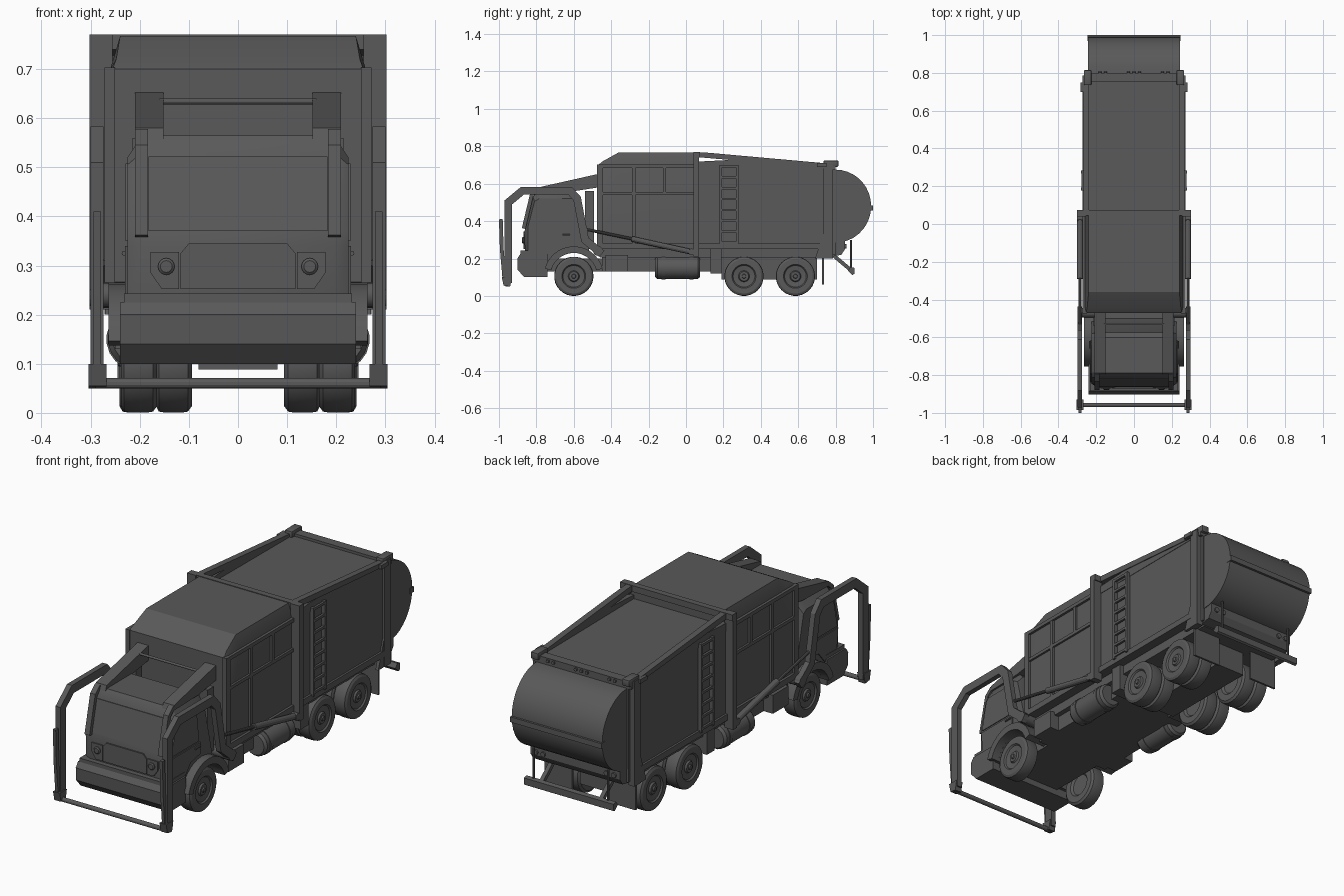
import bpy, bmesh, math
from mathutils import Vector

dark = bpy.data.materials.new("dark_grey")
dark.diffuse_color = (0.1, 0.1, 0.1, 1)


def loft(name, loops, mirror=False, bevel=0.0):
    """Skin a list of equal-length closed loops and cap both ends."""
    bm = bmesh.new()
    rings = [[bm.verts.new(p) for p in lp] for lp in loops]
    n = len(rings[0])
    for a, b in zip(rings, rings[1:]):
        for i in range(n):
            j = (i + 1) % n
            bm.faces.new((a[i], a[j], b[j], b[i]))
    bm.faces.new(rings[0])
    bm.faces.new(rings[-1][::-1])
    bmesh.ops.recalc_face_normals(bm, faces=bm.faces)
    if bevel:
        bmesh.ops.bevel(bm, geom=bm.edges[:], offset=bevel, segments=2, profile=0.5, affect='EDGES')
    me = bpy.data.meshes.new(name)
    bm.to_mesh(me)
    bm.free()
    me.materials.append(dark)
    ob = bpy.data.objects.new(name, me)
    bpy.context.collection.objects.link(ob)
    if mirror:
        ob.modifiers.new("Mirror", 'MIRROR').use_mirror_merge = False
    return ob


def prism(name, prof, x0, x1, mirror=False, bevel=0.0):
    """Side (y, z) profile extruded across x."""
    return loft(name, [[(x, y, z) for y, z in prof] for x in (x0, x1)], mirror, bevel)


def box(name, x0, x1, y0, y1, z0, z1, mirror=False, bevel=0.0):
    return prism(name, [(y0, z0), (y1, z0), (y1, z1), (y0, z1)], x0, x1, mirror, bevel)


def strip(name, path, w, x0, x1, mirror=True):
    """Mitred bar of width w following a (y, z) path."""
    pts = [Vector(p) for p in path]
    left, right = [], []
    for i, p in enumerate(pts):
        a = (p - pts[i - 1]).normalized() if i else (pts[1] - p).normalized()
        b = (pts[i + 1] - p).normalized() if i < len(pts) - 1 else a
        na, nb = Vector((-a.y, a.x)), Vector((-b.y, b.x))
        m = (na + nb).normalized()
        m *= w / 2 / m.dot(na)
        left.append(tuple(p + m))
        right.append(tuple(p - m))
    return prism(name, left + right[::-1], x0, x1, mirror)


def lathe(name, p, axis, prof, n=24, mirror=False):
    """Revolve (distance, radius) pairs about an axis through p."""
    d = Vector(axis).normalized()
    u = d.orthogonal().normalized()
    v = d.cross(u)
    ang = [2 * math.pi * i / n for i in range(n)]
    return loft(name, [[Vector(p) + d * t + (u * math.cos(a) + v * math.sin(a)) * r for a in ang]
                       for t, r in prof], mirror)


def rod(name, p, q, r, n=12, mirror=False):
    d = Vector(q) - Vector(p)
    return lathe(name, p, d, [(0, r), (d.length, r)], n, mirror)


def arc(cy, cz, r, a0, a1, n):
    return [(cy + r * math.cos(math.radians(a0 + (a1 - a0) * i / n)),
             cz + r * math.sin(math.radians(a0 + (a1 - a0) * i / n))) for i in range(n + 1)]


# wheels: single front, dual rear
tyre = [(0.01, 0.05), (0, 0.06), (0, 0.092), (0.008, 0.103), (0.02, 0.105), (0.055, 0.105), (0.067, 0.103),
        (0.073, 0.092), (0.073, 0.064), (0.066, 0.058), (0.062, 0.03), (0.07, 0.025), (0.07, 0.012), (0.076, 0.01)]
for label, y, xs in (("front", -0.6, [0.165]), ("mid", 0.31, [0.094, 0.168]), ("rear", 0.585, [0.094, 0.168])):
    for i, x in enumerate(xs):
        lathe(f"{label}_wheel_{i}", (x, y, 0.105), (1, 0, 0), tyre, 28, True)

# chassis and underside boxes
box("front_chassis", -0.15, 0.15, -0.78, -0.45, 0.13, 0.2)
box("mid_chassis", -0.2, 0.2, -0.45, 0.19, 0.13, 0.25)
box("rear_chassis", -0.08, 0.08, 0.19, 0.7, 0.088, 0.25)
box("subframe", -0.225, 0.225, -0.46, 0.78, 0.205, 0.25)
box("battery_box", 0.1, 0.25, -0.43, -0.31, 0.13, 0.22, True)
box("skirt_box", 0.1, 0.245, 0.13, 0.19, 0.12, 0.25, True)
lathe("side_tank", (0.205, -0.165, 0.15), (0, 1, 0),
      [(0, 0.05), (0.012, 0.06), (0.228, 0.06), (0.24, 0.05)], 20, True)
for i, y in enumerate((-0.13, 0.02)):
    lathe(f"tank_band_{i}", (0.205, y, 0.15), (0, 1, 0), [(0, 0.063), (0.02, 0.063)], 20, True)


# hopper and rear body, lofted from cross-sections
def section(y, w, z0, z1, wt, z2):
    return [(-w, y, z0), (w, y, z0), (w, y, z1), (wt, y, z2), (-wt, y, z2), (-w, y, z1)]


loft("hopper", [section(-0.47, 0.26, 0.25, 0.69, 0.255, 0.70),
                section(-0.445, 0.26, 0.25, 0.70, 0.248, 0.72),
                section(-0.36, 0.26, 0.25, 0.70, 0.24, 0.767),
                section(0.06, 0.26, 0.25, 0.70, 0.24, 0.767)])
loft("rear_body", [section(0.05, 0.262, 0.25, 0.69, 0.25, 0.70),
                   section(0.76, 0.262, 0.25, 0.685, 0.25, 0.695)])
prism("roof_beam", [(0.06, 0.768), (0.09, 0.768), (0.76, 0.708), (0.76, 0.685), (0.26, 0.725), (0.06, 0.742)],
      0.238, 0.268, True)
prism("roof_side_rail", [(0.06, 0.68), (0.76, 0.68), (0.76, 0.7), (0.26, 0.728), (0.06, 0.718)], 0.238, 0.264, True)
box("lower_rail", 0.25, 0.272, -0.47, 0.77, 0.25, 0.28, True)
box("hopper_front_frame", 0.25, 0.272, -0.475, -0.445, 0.25, 0.70, True)

# hopper side ribs
box("hopper_top_rail", 0.25, 0.272, -0.475, 0.05, 0.685, 0.703, True)
box("hopper_mid_rail", 0.25, 0.27, -0.45, 0.05, 0.54, 0.556, True)
for i, (y, z) in enumerate(((-0.28, 0.25), (-0.115, 0.54))):
    box(f"hopper_rib_{i}", 0.25, 0.27, y - 0.009, y + 0.009, z, 0.69, True)

# centre hoop
box("hoop_post", 0.255, 0.302, 0.04, 0.07, 0.21, 0.77, True)
box("hoop_bar", -0.302, 0.302, 0.045, 0.075, 0.74, 0.77)

# ladders
for i, y in enumerate((0.185, 0.275)):
    box(f"ladder_rail_{i}", 0.255, 0.28, y - 0.007, y + 0.007, 0.27, 0.70, True)
for i in range(8):
    box(f"ladder_rung_{i}", 0.268, 0.279, 0.185, 0.275, 0.28 + i * 0.058, 0.292 + i * 0.058, True)

# rear frame
box("rear_post", 0.24, 0.272, 0.735, 0.785, 0.2, 0.71, True)
prism("rear_post_foot", [(0.69, 0.2), (0.75, 0.2), (0.75, 0.38)], 0.255, 0.27, True)
box("rear_top_bar", -0.265, 0.265, 0.755, 0.80, 0.675, 0.708)
box("tailgate_hinge", 0.225, 0.266, 0.735, 0.815, 0.69, 0.724, True, 0.006)
for i, x in enumerate((-0.18, -0.15, -0.03, 0, 0.03, 0.15, 0.18)):
    rod(f"marker_light_{i}", (x, 0.795, 0.696), (x, 0.808, 0.696), 0.008, 8)
box("rear_latch", 0.262, 0.282, 0.70, 0.75, 0.69, 0.71, True)

# bulged tailgate
bulge = [(0.78, 0.285)] + [(0.8 + 0.19 * math.cos(a), 0.48 + 0.195 * math.sin(a))
                           for a in [math.radians(-90 + 180 * i / 18) for i in range(19)]] + [(0.78, 0.69)]
prism("tailgate", bulge, -0.243, 0.243)
box("tailgate_ridge", -0.245, 0.245, 0.97, 1.0, 0.458, 0.484)
box("tailgate_frame", -0.25, 0.25, 0.775, 0.80, 0.22, 0.69)
prism("tail_panel", [(0.78, 0.21), (0.83, 0.22), (0.85, 0.25), (0.85, 0.3), (0.78, 0.3)], -0.24, 0.24)
for i, x in enumerate((0.17, 0.21)):
    rod(f"tail_light_{i}", (x, 0.84, 0.265), (x, 0.858, 0.265), 0.012, 12, True)

# rear bumper and mudflaps
prism("rear_bumper", [(0.865, 0.135), (0.89, 0.112), (0.9, 0.118), (0.9, 0.15), (0.88, 0.155)], -0.24, 0.24)
strip("bumper_hanger", [(0.79, 0.215), (0.885, 0.135)], 0.02, 0.15, 0.17)
rod("bumper_stay", (0.2, 0.882, 0.3), (0.2, 0.882, 0.14), 0.006, 8, True)
box("mudflap", 0.095, 0.245, 0.727, 0.737, 0.06, 0.22, True)

# cab with chamfered roof edges
cab = [(-0.72, 0.14), (-0.85, 0.14), (-0.86, 0.22), (-0.865, 0.34), (-0.855, 0.37), (-0.818, 0.53), (-0.79, 0.565),
       (-0.60, 0.565), (-0.575, 0.54), (-0.52, 0.25), (-0.5, 0.2)]
cab += arc(-0.6, 0.105, 0.125, 45, 165, 10)
side = [(max(y, -0.845), min(z, 0.515)) for y, z in cab]
side[5], side[6] = (-0.81, 0.505), (-0.785, 0.52)
side[7], side[8] = (-0.605, 0.52), (-0.58, 0.505)
loft("cab", [[(x, y, z) for y, z in p] for x, p in ((-0.225, side), (-0.195, cab), (0.195, cab), (0.225, side))])
prism("windshield", [(-0.859, 0.37), (-0.823, 0.522), (-0.81, 0.522), (-0.85, 0.37)], -0.182, 0.182)
prism("door", [(-0.825, 0.2), (-0.75, 0.2), (-0.69, 0.27), (-0.615, 0.285), (-0.615, 0.34), (-0.84, 0.34)],
      0.22, 0.23, True)
prism("side_window", [(-0.835, 0.35), (-0.805, 0.49), (-0.79, 0.508), (-0.645, 0.508), (-0.625, 0.35)],
      0.22, 0.229, True)
rod("door_handle", (0.232, -0.66, 0.325), (0.232, -0.62, 0.325), 0.005, 8, True)

# front fascia
loft("grille", [[(x, y, z) for x, z in ((-0.117, 0.252), (0.117, 0.252), (0.117, 0.325), (0.1, 0.345),
                                        (-0.1, 0.345), (-0.117, 0.325))] for y in (-0.87, -0.85)])
loft("lamp_panel", [[(x, y, z) for x, z in ((0.12, 0.252), (0.155, 0.252), (0.178, 0.285), (0.178, 0.328),
                                            (0.12, 0.328))] for y in (-0.87, -0.85)], True)
lathe("headlight", (0.146, -0.86, 0.298), (0, -1, 0), [(0, 0.017), (0.014, 0.017), (0.018, 0.012)], 16, True)
box("bumper_ledge", -0.232, 0.232, -0.885, -0.74, 0.222, 0.243)
prism("front_bumper", [(-0.74, 0.1), (-0.865, 0.1), (-0.9, 0.14), (-0.902, 0.2), (-0.885, 0.225), (-0.74, 0.225)],
      -0.24, 0.24)
prism("front_fender", arc(-0.6, 0.105, 0.16, 15, 165, 14) + arc(-0.6, 0.105, 0.125, 165, 15, 14), 0.15, 0.264, True)
box("air_stack", 0.17, 0.215, -0.54, -0.492, 0.25, 0.56, True)

# cab guard
prism("guard_beam", [(-0.8, 0.555), (-0.79, 0.58), (-0.47, 0.652), (-0.47, 0.58), (-0.6, 0.56)], 0.152, 0.21, True)
strip("guard_pillar", [(-0.868, 0.36), (-0.825, 0.54), (-0.79, 0.57)], 0.02, 0.183, 0.21)
rod("guard_crossbar", (-0.16, -0.53, 0.634), (0.16, -0.53, 0.634), 0.006)

# loader arms, forks and cylinders
strip("loader_arm", [(-0.95, 0.07), (-0.95, 0.50), (-0.875, 0.562), (-0.62, 0.562), (-0.582, 0.52),
                     (-0.54, 0.30), (-0.45, 0.225)], 0.042, 0.274, 0.3)
rod("arm_pivot", (0.2, -0.47, 0.24), (0.3, -0.47, 0.24), 0.026, 16, True)
strip("fork", [(-0.99, 0.41), (-0.985, 0.25), (-0.97, 0.08)], 0.02, 0.279, 0.294)
prism("fork_bracket", [(-0.985, 0.1), (-0.975, 0.055), (-0.94, 0.05), (-0.93, 0.1)], 0.268, 0.304, True)
rod("fork_crossbar", (-0.29, -0.958, 0.06), (0.29, -0.958, 0.06), 0.011)
rod("lift_cylinder", (0.286, -0.29, 0.305), (0.286, 0.03, 0.235), 0.015, 12, True)
rod("lift_piston", (0.286, -0.53, 0.355), (0.286, -0.28, 0.303), 0.008, 10, True)
rod("lift_pin", (0.26, 0.03, 0.235), (0.302, 0.03, 0.235), 0.018, 12, True)

# smooth curved parts, keep hard edges
for ob in bpy.context.collection.objects:
    ob.select_set(True)
    bpy.context.view_layer.objects.active = ob
bpy.ops.object.shade_smooth_by_angle(angle=math.radians(28))
